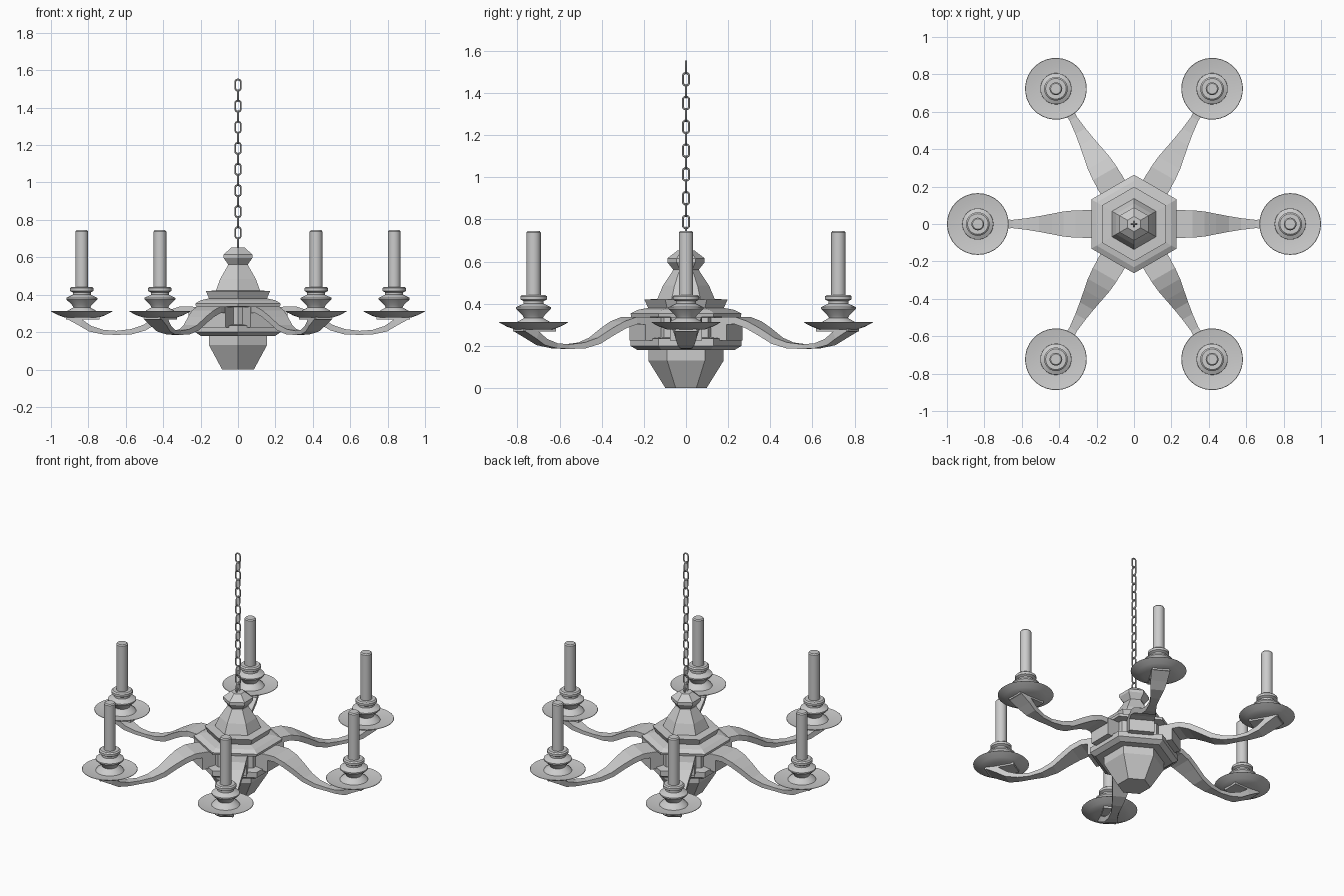
import bpy, bmesh, math
from mathutils import Matrix, Vector

if "Cube" in bpy.data.objects:
    bpy.data.objects.remove(bpy.data.objects["Cube"])


def finish(name, bm, smooth=False):
    bmesh.ops.recalc_face_normals(bm, faces=bm.faces)
    mesh = bpy.data.meshes.new(name)
    bm.to_mesh(mesh)
    bm.free()
    ob = bpy.data.objects.new(name, mesh)
    bpy.context.collection.objects.link(ob)
    if smooth:
        bpy.context.view_layer.objects.active = ob
        ob.select_set(True)
        bpy.ops.object.shade_smooth_by_angle(angle=math.radians(30))
        ob.select_set(False)
    return ob


def loft(bm, rings):
    """Skin a list of point rings and cap both ends."""
    vs = [[bm.verts.new(p) for p in r] for r in rings]
    n = len(vs[0])
    for a, b in zip(vs, vs[1:]):
        for i in range(n):
            j = (i + 1) % n
            bm.faces.new((a[i], a[j], b[j], b[i]))
    bm.faces.new(vs[0][::-1])
    bm.faces.new(vs[-1])


def lathe(name, profile, sides, start=0.0, smooth=False):
    bm = bmesh.new()
    angles = [start + math.tau * i / sides for i in range(sides)]
    loft(bm, [[(r * math.cos(a), r * math.sin(a), z) for a in angles]
              for r, z in profile])
    return finish(name, bm, smooth)


def spin_copies(ob, name, offset=0.0):
    """Place six linked copies around the centre."""
    for i in range(6):
        c = ob if i == 0 else ob.copy()
        if i:
            bpy.context.collection.objects.link(c)
        c.name = f"{name}_{i + 1}"
        c.matrix_world = (Matrix.Rotation(i * math.pi / 3, 4, 'Z')
                          @ Matrix.Translation((offset, 0, 0)))


# Hexagonal body: (distance to flat, height)
body = [(.085, 0), (.155, .13), (.155, .18), (.2, .18), (.228, .2),
        (.228, .235), (.18, .24), (.18, .335), (.225, .337), (.228, .353),
        (.2, .37), (.155, .38), (.172, .42), (.118, .422), (.095, .485),
        (.055, .555), (.053, .562), (.077, .597), (.077, .615), (.035, .652)]
lathe("central_body", [(a / math.cos(math.pi / 6), z) for a, z in body],
      6, math.pi / 6)

# Curved arm: (radius, centre height, thickness, half width)
stations = [(.24, .318, .036, .074), (.31, .320, .034, .073),
            (.37, .300, .034, .067), (.43, .267, .034, .055),
            (.50, .224, .032, .042), (.57, .202, .028, .031),
            (.65, .196, .022, .022), (.72, .200, .024, .027),
            (.79, .218, .032, .040), (.84, .250, .036, .050),
            (.91, .279, .020, .055)]
bm = bmesh.new()
rings = []
for i, (r, z, t, w) in enumerate(stations):
    p, q = stations[max(i - 1, 0)], stations[min(i + 1, len(stations) - 1)]
    d = Vector((q[0] - p[0], 0, q[1] - p[1])).normalized()
    n = Vector((-d.z, 0, d.x)) * t / 2
    c, s = Vector((r, 0, z)), Vector((0, w, 0))
    rings.append([c - s - n, c + s - n, c + s + n, c - s + n])
loft(bm, rings)
spin_copies(finish("arm", bm), "arm")


def box(name, x0, x1, hw, z0, z1):
    bm = bmesh.new()
    loft(bm, [[(x0, -hw, z), (x1, -hw, z), (x1, hw, z), (x0, hw, z)]
              for z in (z0, z1)])
    return finish(name, bm)


# Block joining arm to body, and pad under each saucer
spin_copies(box("arm_root", .16, .265, .075, .225, .335), "arm_root")
spin_copies(box("saucer_pad", .74, .92, .05, .268, .286), "saucer_pad")

# Saucer, candle cup and candle
CUP = .835
saucer = [(.09, .278), (.125, .29), (.165, .311), (.163, .313),
          (.12, .306), (.07, .303)]
spin_copies(lathe("drip_saucer", saucer, 32, 0, True), "drip_saucer", CUP)
cup = [(.085, .302), (.075, .315), (.045, .332), (.052, .345), (.083, .375),
       (.083, .383), (.048, .4), (.048, .412), (.063, .42), (.063, .435),
       (.055, .442), (.03, .442)]
spin_copies(lathe("candle_cup", cup, 32, 0, True), "candle_cup", CUP)
candle = [(.034, .43), (.034, .738), (.028, .745)]
spin_copies(lathe("candle", candle, 24, 0, True), "candle", CUP)

# Chain of alternating oval links
LINKS, LOW, HIGH, HALF = 16, .64, 1.556, .035
R, WIRE, SEG, TUBE = .0155, .0048, 12, 6
step = (HIGH - LOW - 2 * HALF) / (LINKS - 1)
bm = bmesh.new()
for k in range(LINKS):
    zc = LOW + HALF + k * step
    grid = []
    for i in range(SEG):
        a = math.tau * (i + .5) / SEG
        lift = math.copysign(HALF - R - WIRE, math.sin(a))
        row = []
        for j in range(TUBE):
            b = math.tau * j / TUBE
            rad = R + WIRE * math.cos(b)
            u, v = rad * math.cos(a), WIRE * math.sin(b)
            x, y = (u, v) if k % 2 else (v, u)
            row.append(bm.verts.new((x, y, zc + lift + rad * math.sin(a))))
        grid.append(row)
    for i in range(SEG):
        for j in range(TUBE):
            i2, j2 = (i + 1) % SEG, (j + 1) % TUBE
            bm.faces.new((grid[i][j], grid[i2][j], grid[i2][j2], grid[i][j2]))
finish("hanging_chain", bm, True)
